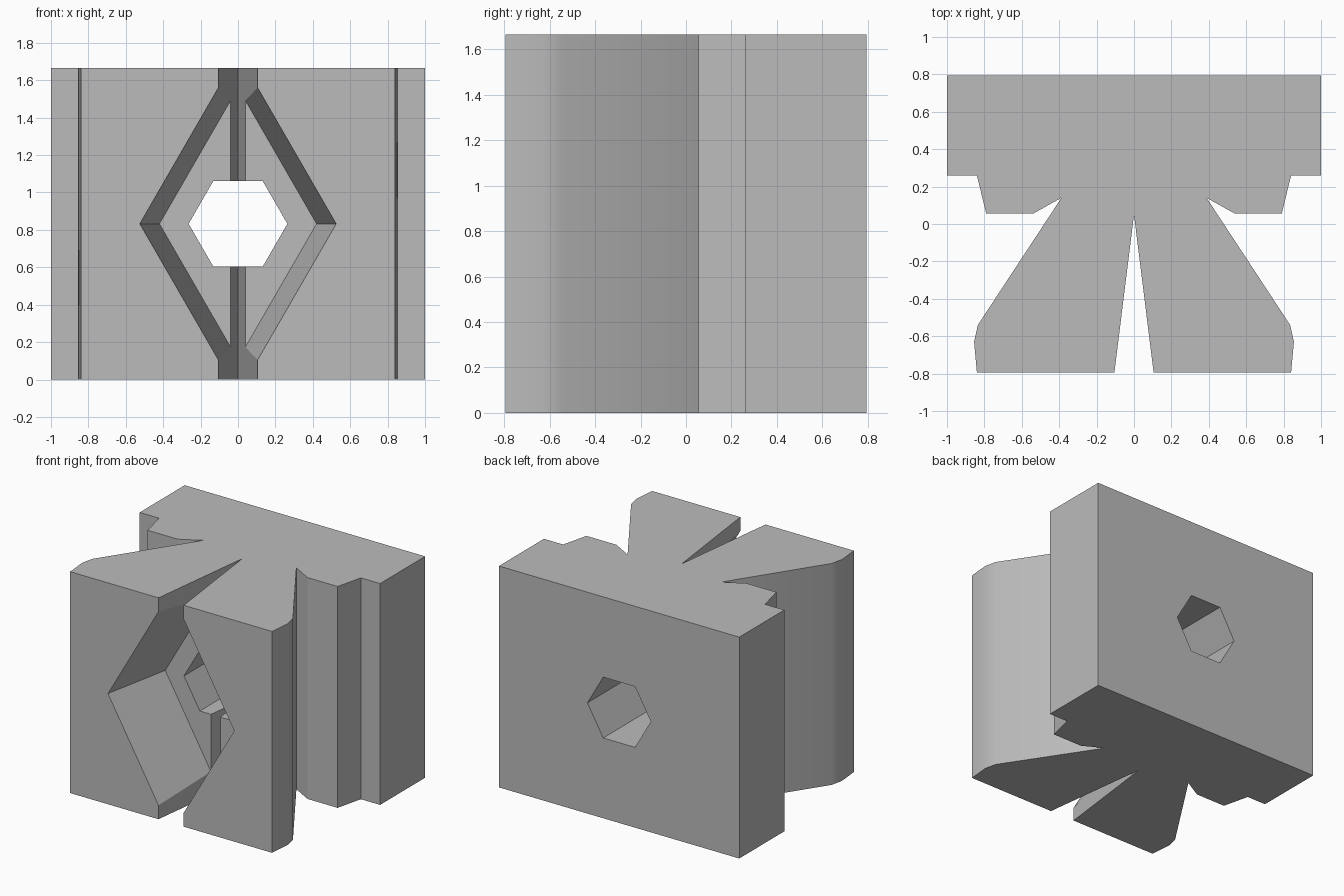
import bpy, bmesh, math
from mathutils import Vector

cube = bpy.data.objects.get("Cube")
if cube:
    bpy.data.objects.remove(cube, do_unlink=True)

HEIGHT = 1.665
MID = HEIGHT / 2

grey = bpy.data.materials.new("plain grey")
grey.use_nodes = True
COLOUR = (0.5, 0.5, 0.5, 1)
grey.diffuse_color = COLOUR
grey.node_tree.nodes["Principled BSDF"].inputs["Base Color"].default_value = COLOUR


def loft(name, start, end):
    """Solid between two matching rings of points."""
    bm = bmesh.new()
    a = [bm.verts.new(p) for p in start]
    b = [bm.verts.new(p) for p in end]
    bm.faces.new(a)
    bm.faces.new(b)
    for i in range(len(a)):
        j = (i + 1) % len(a)
        bm.faces.new((a[i], a[j], b[j], b[i]))
    bmesh.ops.recalc_face_normals(bm, faces=bm.faces)
    mesh = bpy.data.meshes.new(name)
    bm.to_mesh(mesh)
    bm.free()
    mesh.materials.append(grey)
    obj = bpy.data.objects.new(name, mesh)
    bpy.context.collection.objects.link(obj)
    return obj


def ring(sides, radius, y, stretch=1):
    """Upright polygon with a point on each side, centred on the block."""
    steps = [2 * math.pi * i / sides for i in range(sides)]
    return [(radius * math.cos(t), y, MID + stretch * radius * math.sin(t)) for t in steps]


# Block: half outline from the front slot round to the back, then mirrored
half = [(0.105, -0.795), (0.84, -0.795), (0.855, -0.63), (0.835, -0.54),
        (0.388, 0.14), (0.54, 0.055), (0.79, 0.055), (0.84, 0.26),
        (1, 0.26), (1, 0.795)]
outline = [(0, 0.05)] + half + [(-x, y) for x, y in reversed(half)]
block = loft("slotted_block", [(x, y, 0) for x, y in outline],
             [(x, y, HEIGHT) for x, y in outline])

# Tapered diamond recess in the front, and hexagonal bore through to the back
slope = math.sqrt(3)
cutters = [
    loft("diamond_recess_cutter", ring(4, 0.545, -0.895, slope), ring(4, 0.42, -0.265, slope)),
    loft("hex_bore_cutter", ring(6, 0.264, -1), ring(6, 0.264, 1)),
]
bpy.context.view_layer.objects.active = block
for cutter in cutters:
    cut = block.modifiers.new(cutter.name, "BOOLEAN")
    cut.object = cutter
    cut.operation = "DIFFERENCE"
    cut.solver = "EXACT"
    bpy.ops.object.modifier_apply(modifier=cut.name)
    bpy.data.objects.remove(cutter, do_unlink=True)

# Smooth only the rounded outer corners
bpy.ops.object.select_all(action="DESELECT")
block.select_set(True)
bpy.ops.object.shade_smooth_by_angle(angle=math.radians(28))
